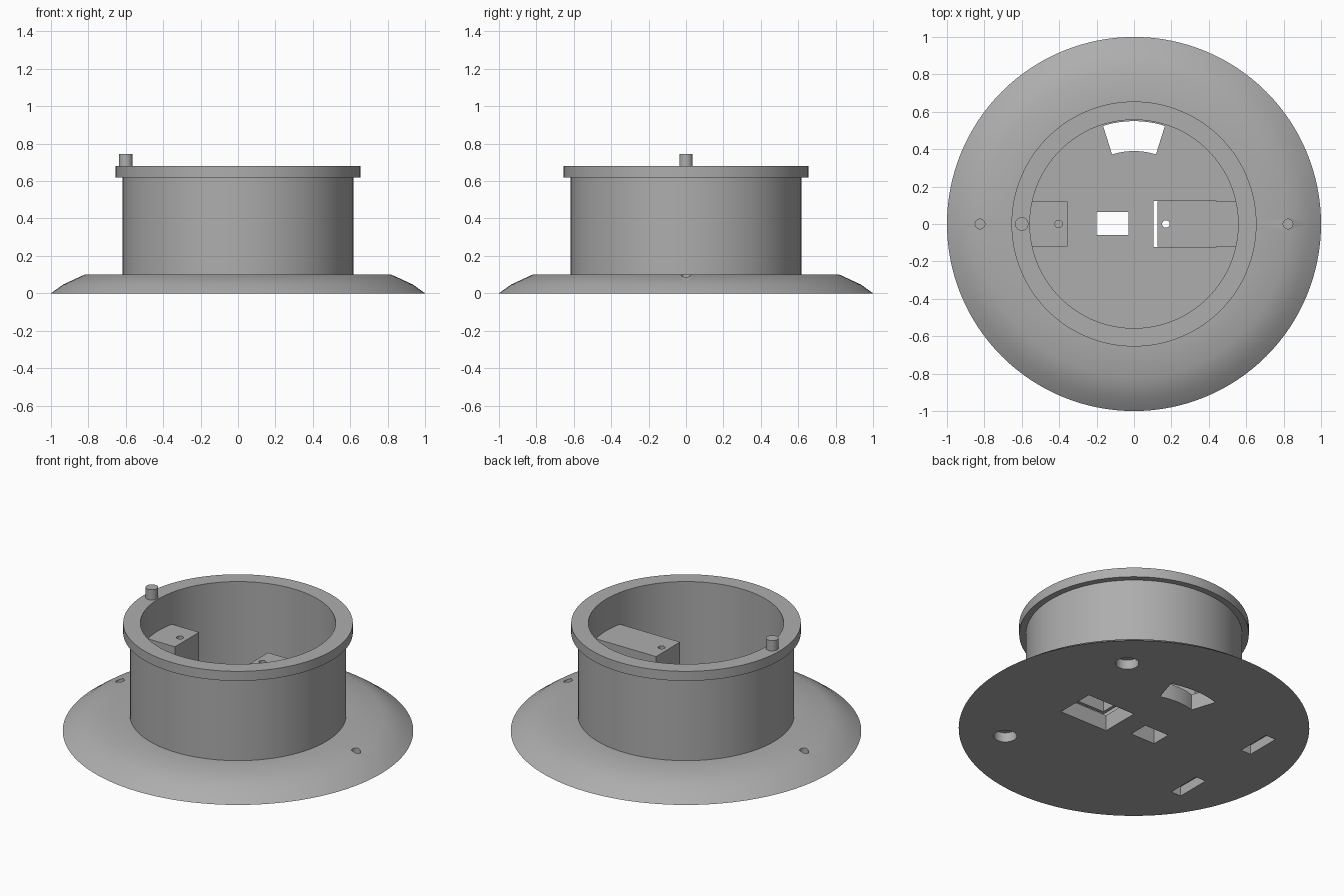
import bpy, bmesh, math
from mathutils import Matrix, Vector

if "Cube" in bpy.data.objects:
    bpy.data.objects.remove(bpy.data.objects["Cube"])

grey = bpy.data.materials.new("plain grey")
grey.diffuse_color = (0.42, 0.42, 0.42, 1)
grey.use_nodes = True
grey.node_tree.nodes["Principled BSDF"].inputs["Base Color"].default_value = grey.diffuse_color


def make(name, bm):
    """Turn a bmesh into an object with clean outward normals."""
    bmesh.ops.recalc_face_normals(bm, faces=bm.faces)
    me = bpy.data.meshes.new(name)
    bm.to_mesh(me)
    bm.free()
    me.materials.append(grey)
    ob = bpy.data.objects.new(name, me)
    bpy.context.collection.objects.link(ob)
    return ob


def lathe(name, profile, steps=128):
    bm = bmesh.new()
    vs = [bm.verts.new((r, 0, z)) for r, z in profile]
    es = [bm.edges.new(p) for p in zip(vs, vs[1:])]
    bmesh.ops.spin(bm, geom=vs + es, cent=(0, 0, 0), axis=(0, 0, 1),
                   angle=math.tau, steps=steps, use_duplicate=False)
    bmesh.ops.remove_doubles(bm, verts=bm.verts, dist=1e-5)
    return make(name, bm)


def prism(name, outline, z0, z1):
    bm = bmesh.new()
    face = bm.faces.new([bm.verts.new((x, y, z0)) for x, y in outline])
    ext = bmesh.ops.extrude_face_region(bm, geom=[face])["geom"]
    bmesh.ops.translate(bm, vec=(0, 0, z1 - z0),
                        verts=[v for v in ext if isinstance(v, bmesh.types.BMVert)])
    return make(name, bm)


def box(name, x0, x1, y0, y1, z0, z1):
    return prism(name, [(x0, y0), (x1, y0), (x1, y1), (x0, y1)], z0, z1)


def arc(r, a0, a1, n, cx=0, cy=0):
    return [(cx + r * math.cos(a0 + (a1 - a0) * i / n),
             cy + r * math.sin(a0 + (a1 - a0) * i / n)) for i in range(n + 1)]


def rod(name, x, y, r, z0, z1, n=32):
    return prism(name, arc(r, 0, math.tau, n, x, y)[:-1], z0, z1)


def boolean(ob, cutters, operation="DIFFERENCE"):
    for c in cutters:
        c.hide_render = True
        m = ob.modifiers.new("cut", "BOOLEAN")
        m.operation, m.solver, m.object = operation, "EXACT", c
        bpy.context.view_layer.objects.active = ob
        bpy.ops.object.modifier_apply(modifier=m.name)
        bpy.data.objects.remove(c)


FLOOR = 0.10

# Flared base, open drum and rim in one turned body
body = lathe("flanged_drum", [
    (0, 0), (1, 0), (0.935, 0.047), (0.82, 0.10), (0.617, 0.10), (0.617, 0.62),
    (0.655, 0.62), (0.655, 0.68), (0.557, 0.68), (0.557, FLOOR), (0, FLOOR)])

# Openings through the floor: curved window, small window, slot under the block
half = math.radians(17.5)
up = math.pi / 2
cutters = [
    prism("curved_window", arc(0.55, up - half, up + half, 12)
          + arc(0.39, up + half, up - half, 12), -0.1, 0.2),
    box("small_window", -0.20, -0.03, -0.06, 0.065, -0.1, 0.2),
    box("slot", 0.105, 0.44, -0.123, 0.123, -0.1, 0.2)]

# Blind recesses: screw holes on top, round and oblong pockets underneath
for s in (-1, 1):
    a = math.radians(47 * s)
    cutters += [
        rod("screw_hole", 0.823 * s, 0, 0.026, 0.05, 0.2),
        rod("round_pocket", 0.74 * math.cos(a), 0.74 * math.sin(a), 0.066, -0.1, 0.06),
        box("oblong_pocket", -0.70, -0.63, 0.31 * s - 0.11, 0.31 * s + 0.11, -0.1, 0.06)]
boolean(body, cutters)

# Mounting blocks running into the drum wall
solid_block = box("solid_block", -0.7, -0.355, -0.12, 0.12, 0.08, 0.48)
hollow_block = box("hollow_block", 0.125, 0.7, -0.12, 0.12, FLOOR, 0.48)
for block in (solid_block, hollow_block):
    boolean(block, [rod("drum_limit", 0, 0, 0.575, 0, 1, 128)], "INTERSECT")
boolean(solid_block, [rod("blind_hole", -0.403, 0, 0.02, 0.30, 0.6)])
boolean(hollow_block, [box("cavity", 0.145, 0.44, -0.10, 0.10, 0, 0.42),
                       rod("through_hole", 0.17, 0, 0.02, 0.3, 0.6)])

# Locating pin on the rim
pin = rod("locating_pin", -0.6, 0, 0.036, 0.66, 0.745)

for ob in (body, solid_block, hollow_block, pin):
    bpy.ops.object.select_all(action="DESELECT")
    ob.select_set(True)
    bpy.context.view_layer.objects.active = ob
    bpy.ops.object.shade_smooth_by_angle(angle=math.radians(30))
